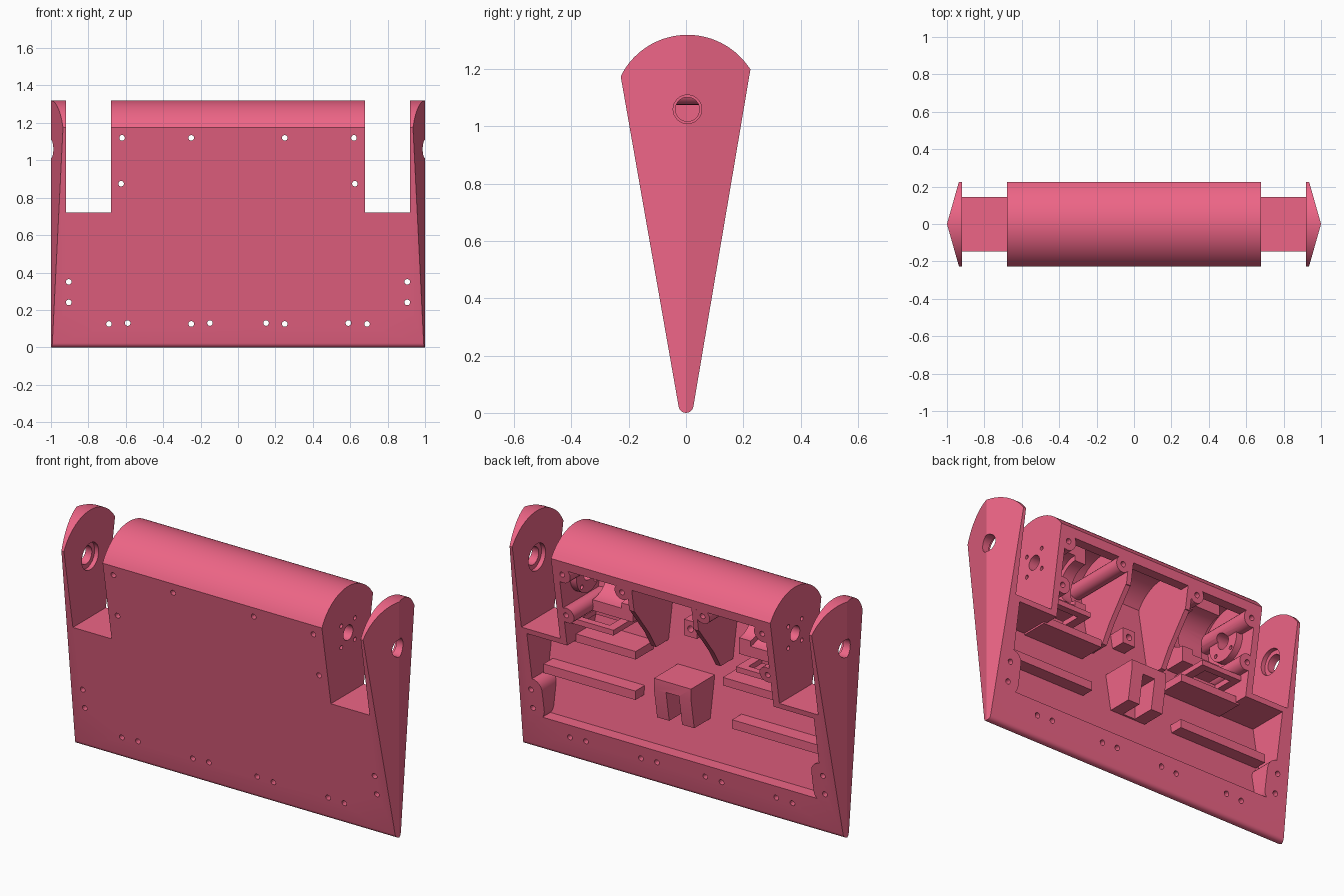
import bpy, bmesh
from math import sin, cos, pi, radians

if "Cube" in bpy.data.objects:
    bpy.data.objects.remove(bpy.data.objects["Cube"])

PIVOT_Z = 1.06


def prism(name, pts, axis, lo, hi):
    """Extrude a 2D outline: axis x uses (y,z), axis y uses (x,z), axis z uses (x,y)."""
    place = {'x': lambda p: (lo, p[0], p[1]), 'y': lambda p: (p[0], lo, p[1]),
             'z': lambda p: (p[0], p[1], lo)}[axis]
    step = tuple((hi - lo) if a == axis else 0 for a in 'xyz')
    bm = bmesh.new()
    face = bm.faces.new([bm.verts.new(place(p)) for p in pts])
    ext = bmesh.ops.extrude_face_region(bm, geom=[face])
    bmesh.ops.translate(bm, vec=step, verts=[v for v in ext['geom'] if isinstance(v, bmesh.types.BMVert)])
    bmesh.ops.recalc_face_normals(bm, faces=bm.faces)
    me = bpy.data.meshes.new(name)
    bm.to_mesh(me)
    bm.free()
    ob = bpy.data.objects.new(name, me)
    bpy.context.collection.objects.link(ob)
    return ob


def arc(cx, cy, r, a0, a1, n):
    return [(cx + r * cos(radians(a0 + (a1 - a0) * i / n)),
             cy + r * sin(radians(a0 + (a1 - a0) * i / n))) for i in range(n + 1)]


def box(name, x, y, z):
    x0, x1 = sorted(x)
    return prism(name, [(x0, z[0]), (x1, z[0]), (x1, z[1]), (x0, z[1])], 'y', *y)


def cyl(name, axis, c, r, lo, hi, n=32):
    lo, hi = sorted((lo, hi))
    return prism(name, arc(c[0], c[1], r, 0, 360 - 360 / n, n - 1), axis, lo, hi)


def boolean(ob, op, tool):
    """Apply a boolean and throw the tool away."""
    mod = ob.modifiers.new('cut', 'BOOLEAN')
    mod.operation, mod.solver, mod.object = op, 'EXACT', tool
    tool.hide_render = True
    dg = bpy.context.evaluated_depsgraph_get()
    me = bpy.data.meshes.new_from_object(ob.evaluated_get(dg))
    ob.modifiers.clear()
    ob.data = me
    bpy.data.objects.remove(tool)


# wedge body with a round foot and a domed top
outline = ([(-0.228, 1.175)] + arc(0, 0.026, 0.026, 188, 352, 10)
           + [(0.225, 1.2)] + arc(0.005, PIVOT_Z, 0.26, 32, 154, 28)[1:-1])
body = prism('hinge_housing', outline, 'x', -1.2, 1.2)

# pointed ends, seen from above
plan = [(1, 0), (0.935, 0.23), (0.85, 0.53), (-0.85, 0.53), (-0.935, 0.23), (-1, 0),
        (-0.935, -0.23), (-0.85, -0.53), (0.85, -0.53), (0.935, -0.23)]
boolean(body, 'INTERSECT', prism('end_trim', plan, 'z', -0.5, 2))


# cavity, open at the back
def inner(z):
    return 0.015 - 0.1735 * (z - 0.03)


hollow = ([(0.4, 0.2), (inner(0.2), 0.2), (inner(1.15), 1.15)]
          + arc(0.005, PIVOT_Z, 0.22, 148, 40, 20) + [(0.16, 1.15), (0.4, 1.15)])
cavity = prism('cavity', hollow, 'x', -0.89, 0.89)

keep = []   # everything that stays standing inside the cavity
for s in (1, -1):
    # notch floor and block side wall
    keep.append(box('wall', (s * 0.64, s * 1.2), (-0.6, 0.6), (0.69, 2)))
    # shelf and lower rail
    keep.append(box('shelf', (s * 0.27, s * 0.66), (-0.6, 0.06), (0.68, 0.725)))
    keep.append(box('rail', (s * 0.3, s * 0.87), (-0.6, 0.02), (0.43, 0.48)))
    # partition rib, receding downwards
    lo, hi = sorted((s * 0.185, s * 0.215))
    keep.append(prism('rib', [(-0.6, 0.75), (0.0, 0.75), (0.06, 0.85), (0.19, 1.02), (0.5, 1.1),
                              (0.5, 1.5), (-0.6, 1.5)], 'x', lo, hi))
    # screw bosses
    for x, z, r in ((0.62, 1.12, 0.05), (0.62, 0.875, 0.045), (0.25, 1.12, 0.045)):
        keep.append(cyl('boss', 'y', (s * x, z), r, -0.6, 0.6, 20))
    slot = arc(s * 0.895, 0.36, 0.06, 0, 180, 10) + arc(s * 0.895, 0.24, 0.06, 180, 360, 10)
    keep.append(prism('corner_boss', slot, 'y', -0.6, 0.6))
    # stepped motor cradle
    cradle = box('cradle', (s * 0.33, s * 0.58), (-0.6, 0.0), (0.85, 1.6))
    boolean(cradle, 'DIFFERENCE', cyl('c', 'x', (0.003, PIVOT_Z), 0.15, s * 0.4, s * 0.7))
    boolean(cradle, 'DIFFERENCE', cyl('c', 'x', (0.003, PIVOT_Z), 0.12, s * 0.3, s * 0.45))
    keep.append(cradle)
    # motor face ring
    keep.append(cyl('ring', 'x', (0.003, PIVOT_Z), 0.11, s * 0.6, s * 0.66))
    # open tray frame under the cradle
    tray = box('tray', (s * 0.38, s * 0.66), (-0.6, 0.1), (0.80, 0.83))
    boolean(tray, 'DIFFERENCE', box('c', (s * 0.43, s * 0.6), (-0.06, 0.06), (0.7, 0.95)))
    keep.append(tray)

# centre box with a slot, and a small lug above it
holder = box('holder', (-0.115, 0.115), (-0.6, 0.12), (0.41, 0.64))
boolean(holder, 'DIFFERENCE', box('c', (-0.04, 0.04), (-0.04, 0.3), (0.3, 0.58)))
keep.append(holder)
lug = box('lug', (-0.04, 0.04), (-0.6, -0.04), (0.84, 0.93))
boolean(lug, 'DIFFERENCE', cyl('c', 'y', (0, 0.885), 0.018, -0.12, 0.1, 16))
keep.append(lug)

for k in keep:
    boolean(cavity, 'DIFFERENCE', k)
boolean(body, 'DIFFERENCE', cavity)

# hinge notches, pivot bores and screw holes
for s in (1, -1):
    boolean(body, 'DIFFERENCE', box('notch', (s * 0.68, s * 0.92), (-0.6, 0.6), (0.72, 2)))
    boolean(body, 'DIFFERENCE', cyl('bore', 'x', (0.005, PIVOT_Z), 0.05, s * 0.88, s * 1.1))
    boolean(body, 'DIFFERENCE', cyl('counterbore', 'x', (0.005, PIVOT_Z), 0.075, s * 0.9, s * 0.945))
    boolean(body, 'DIFFERENCE', cyl('axle_hole', 'x', (0.005, PIVOT_Z), 0.042, s * 0.5, s * 0.75))
    for i in range(4):
        a = pi / 4 + i * pi / 2
        c = (0.005 + 0.085 * cos(a), PIVOT_Z + 0.085 * sin(a))
        boolean(body, 'DIFFERENCE', cyl('mount_hole', 'x', c, 0.012, s * 0.59, s * 0.75, 12))
    for x, z in ((0.69, 0.125), (0.59, 0.13), (0.25, 0.125), (0.15, 0.13), (0.905, 0.24),
                 (0.905, 0.35), (0.62, 1.12), (0.625, 0.875), (0.25, 1.12)):
        boolean(body, 'DIFFERENCE', cyl('screw_hole', 'y', (s * x, z), 0.015, -0.6, 0.6, 14))

# finish
mat = bpy.data.materials.new('rose')
mat.diffuse_color = (0.85, 0.13, 0.24, 1)
mat.use_nodes = True
mat.node_tree.nodes["Principled BSDF"].inputs["Base Color"].default_value = mat.diffuse_color
body.data.materials.clear()
body.data.materials.append(mat)
bpy.context.view_layer.objects.active = body
body.select_set(True)
bpy.ops.object.shade_smooth_by_angle(angle=radians(25))
